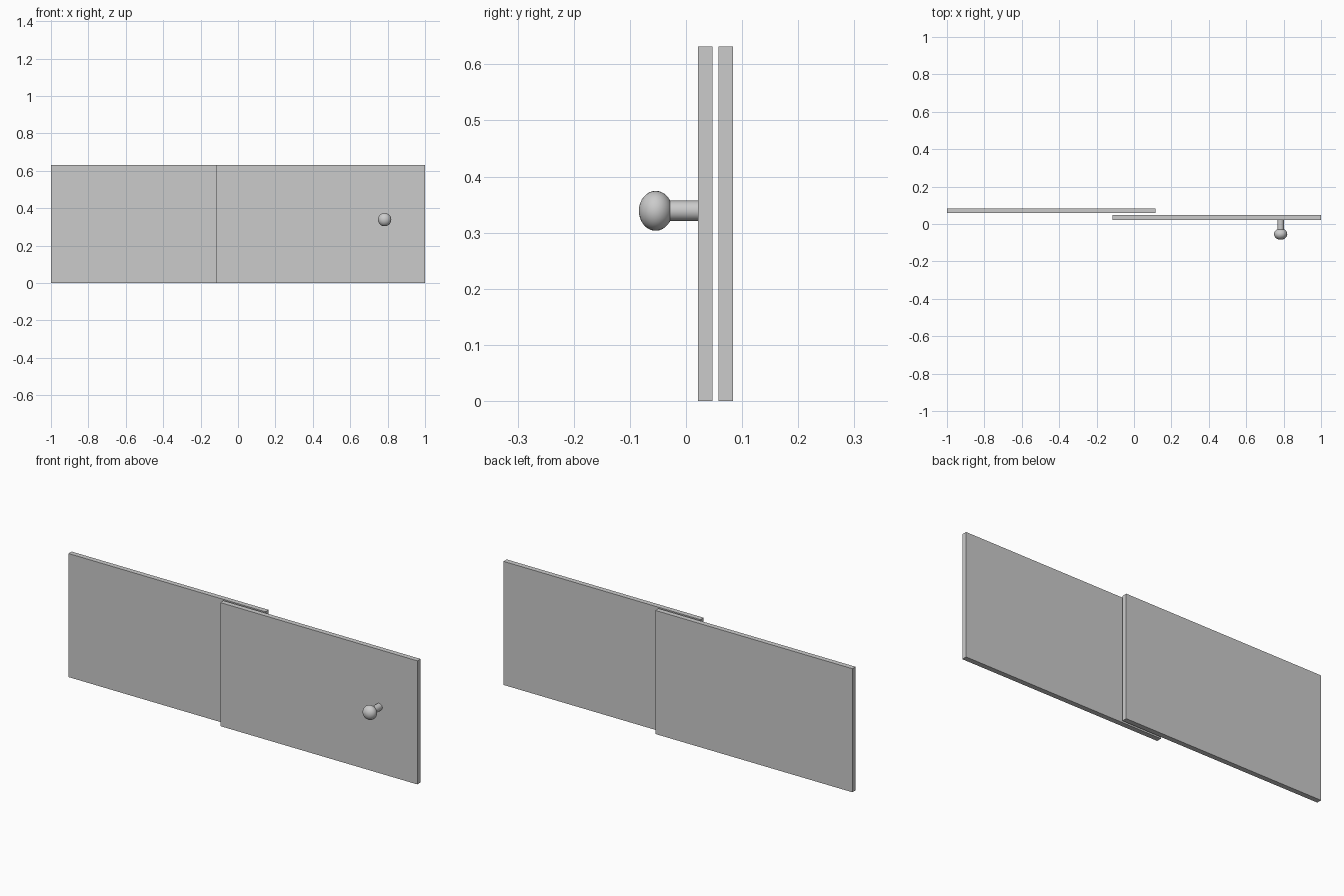
import bpy
from math import radians

if "Cube" in bpy.data.objects:
    bpy.data.objects.remove(bpy.data.objects["Cube"])

HEIGHT, THICK, OVERLAP = 0.632, 0.026, 0.115
KNOB_X, KNOB_Z = 0.784, 0.339


def panel(name, x0, x1, y):
    bpy.ops.mesh.primitive_cube_add(size=1, location=((x0 + x1) / 2, y, HEIGHT / 2))
    ob = bpy.context.object
    ob.name = name
    ob.scale = (x1 - x0, THICK, HEIGHT)
    bpy.ops.object.transform_apply(location=False, rotation=False, scale=True)
    return ob


# Two overlapping sliding panels
panel("front_sliding_panel", -OVERLAP, 1, 0.034)
panel("rear_sliding_panel", -1, OVERLAP, 0.071)

# Handle stem, from inside the knob to the panel face
y0, y1 = -0.035, 0.021
bpy.ops.mesh.primitive_cylinder_add(vertices=32, radius=0.018, depth=y1 - y0,
                                    location=(KNOB_X, (y0 + y1) / 2, KNOB_Z),
                                    rotation=(radians(90), 0, 0))
bpy.context.object.name = "handle_stem"
bpy.ops.object.shade_smooth_by_angle(angle=radians(30))

# Slightly flattened round knob
bpy.ops.mesh.primitive_uv_sphere_add(segments=32, ring_count=16, radius=1,
                                     location=(KNOB_X, -0.054, KNOB_Z),
                                     rotation=(radians(90), 0, 0))
knob = bpy.context.object
knob.name = "handle_knob"
knob.scale = (0.0355, 0.0355, 0.03)
bpy.ops.object.transform_apply(location=False, rotation=True, scale=True)
bpy.ops.object.shade_smooth_by_angle(angle=radians(30))
